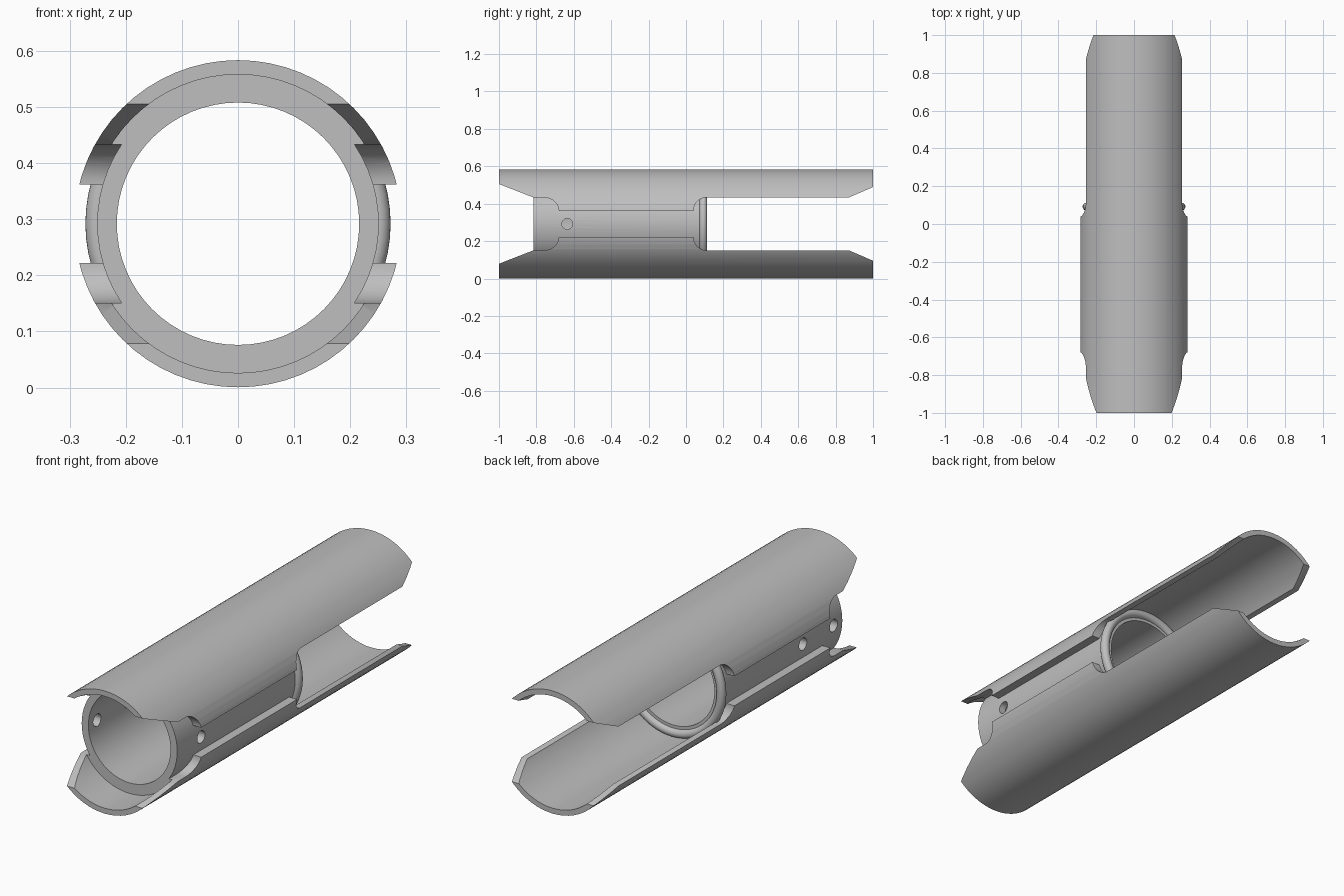
import bpy, bmesh, math
from mathutils import Matrix, Vector

if "Cube" in bpy.data.objects:
    bpy.data.objects.remove(bpy.data.objects["Cube"], do_unlink=True)

AXIS_Z = 0.292
R_OUT, R_SHELL, R_TUBE, R_BORE = 0.2915, 0.266, 0.251, 0.216
TUBE_FRONT, TUBE_BACK = -0.815, 0.095
SEGMENTS = 64

grey = bpy.data.materials.new("plain grey")
grey.use_nodes = True
grey.diffuse_color = (0.52, 0.52, 0.52, 1)
grey.node_tree.nodes["Principled BSDF"].inputs["Base Color"].default_value = grey.diffuse_color


def add_object(name, bm):
    bmesh.ops.recalc_face_normals(bm, faces=bm.faces)
    mesh = bpy.data.meshes.new(name)
    bm.to_mesh(mesh)
    bm.free()
    mesh.materials.append(grey)
    obj = bpy.data.objects.new(name, mesh)
    bpy.context.collection.objects.link(obj)
    return obj


def lathe(name, profile):
    """Spin a closed (y, radius) outline around the long axis."""
    bm = bmesh.new()
    verts = [bm.verts.new((0, y, r)) for y, r in profile]
    edges = [bm.edges.new((v, verts[i - 1])) for i, v in enumerate(verts)]
    bmesh.ops.spin(bm, geom=verts + edges, cent=(0, 0, 0), axis=(0, 1, 0),
                   angle=math.tau, steps=SEGMENTS, use_merge=True)
    bmesh.ops.remove_doubles(bm, verts=bm.verts, dist=1e-5)
    return add_object(name, bm)


def cut(obj, cutter):
    """Subtract the cutter for good, then drop it."""
    mod = obj.modifiers.new("cut", "BOOLEAN")
    mod.operation, mod.solver, mod.object = "DIFFERENCE", "EXACT", cutter
    bpy.context.view_layer.objects.active = obj
    bpy.ops.object.modifier_apply(modifier=mod.name)
    bpy.data.objects.remove(cutter, do_unlink=True)


def arc(cy, cz, ry, rz, start, end, steps=10):
    angles = [math.radians(start + (end - start) * i / steps) for i in range(steps + 1)]
    return [(cy + ry * math.cos(a), cz + rz * math.sin(a)) for a in angles]


# Upper shell: thin at both ends, thickened where it grips the tube
upper_shell = lathe("upper_shell", [
    (-1, R_OUT), (1, R_OUT), (1, R_SHELL), (TUBE_BACK, R_SHELL), (TUBE_BACK, R_TUBE),
    (TUBE_FRONT, R_TUBE), (TUBE_FRONT, R_SHELL), (-1, R_SHELL)])

# Side opening: sloped ends, wide pockets with rounded corners, narrow middle slot
outline = [(-1.1, 0.252), (TUBE_FRONT, 0.141)]
outline += arc(-0.76, 0.07, 0.08, 0.071, 90, 0)
outline += arc(0.11, 0.07, 0.07, 0.071, 180, 90)
outline += [(0.87, 0.141), (1.1, 0.24), (1.1, -0.5), (-1.1, -0.5)]
bm = bmesh.new()
face = bm.faces.new([bm.verts.new((-0.5, y, z)) for y, z in outline])
side = bmesh.ops.extrude_face_region(bm, geom=[face])["geom"]
bmesh.ops.translate(bm, vec=(1, 0, 0),
                    verts=[g for g in side if isinstance(g, bmesh.types.BMVert)])
cut(upper_shell, add_object("opening_cutter", bm))

# Lower shell: the same part turned half way round the axis
lower_shell = bpy.data.objects.new("lower_shell", upper_shell.data.copy())
bpy.context.collection.objects.link(lower_shell)
lower_shell.data.transform(Matrix.Rotation(math.pi, 4, "Y"))

# Inner tube with one hole on the left wall and two on the right wall
inner_tube = lathe("inner_tube", [
    (TUBE_FRONT, R_TUBE), (TUBE_BACK, R_TUBE), (TUBE_BACK, R_BORE), (TUBE_FRONT, R_BORE)])
for x, y in ((0.25, -0.635), (-0.25, -0.75), (-0.25, -0.52)):
    bm = bmesh.new()
    bmesh.ops.create_cone(bm, cap_ends=True, segments=24, radius1=0.029, radius2=0.029,
                          depth=0.2, matrix=Matrix.Translation((x, y, 0))
                          @ Matrix.Rotation(math.pi / 2, 4, "Y"))
    cut(inner_tube, add_object("hole_cutter", bm))

# Rounded rim on the back end of the tube
rim_ring = lathe("rim_ring", arc(0.092, 0.251, 0.021, 0.021, 0, 345, 23))

for part in (upper_shell, lower_shell, inner_tube, rim_ring):
    part.data.transform(Matrix.Translation(Vector((0, 0, AXIS_Z))))
    bpy.ops.object.select_all(action="DESELECT")
    part.select_set(True)
    bpy.context.view_layer.objects.active = part
    bpy.ops.object.shade_smooth_by_angle(angle=math.radians(30))
